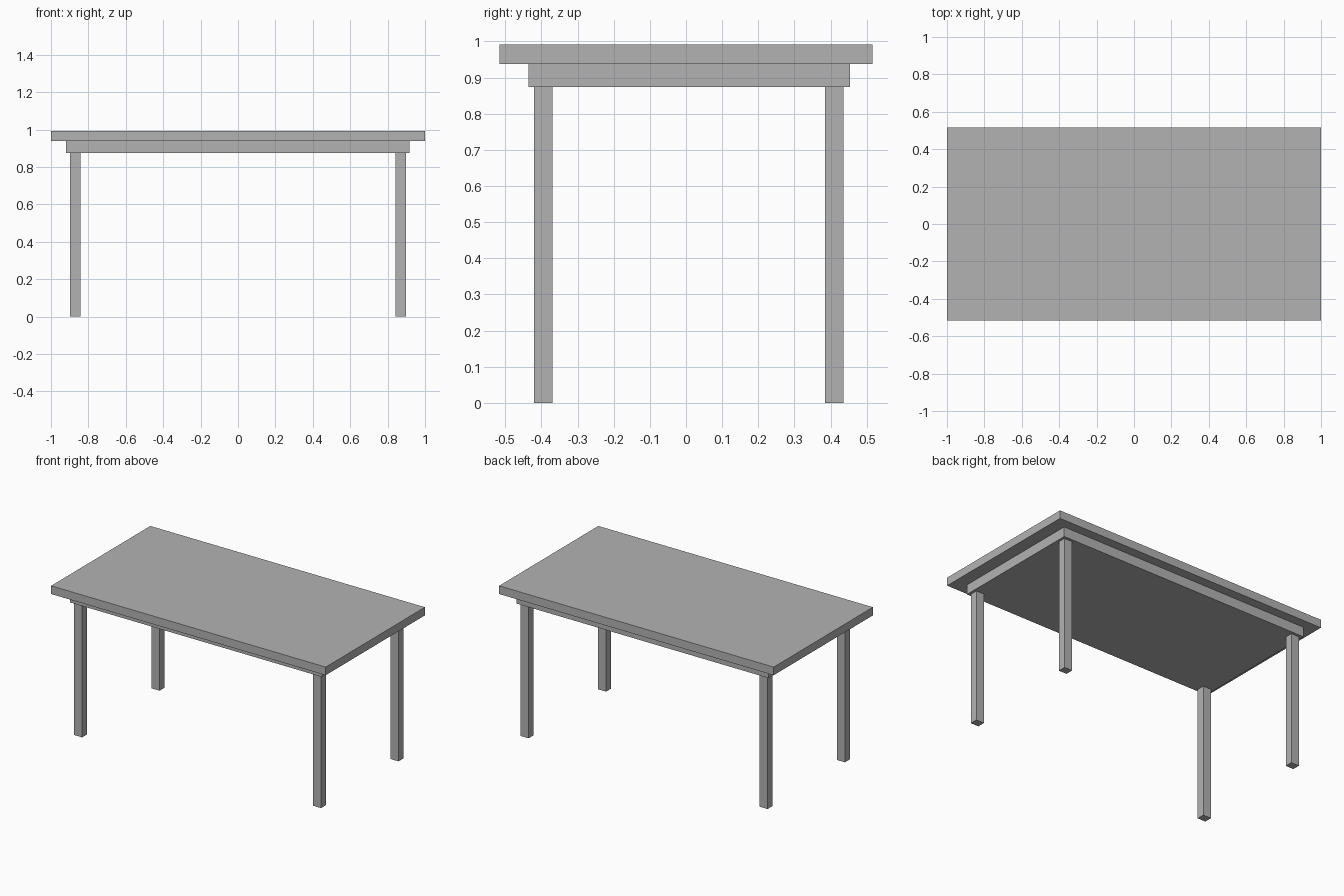
import bpy

# Remove the default cube
cube = bpy.data.objects.get("Cube")
if cube:
    bpy.data.objects.remove(cube, do_unlink=True)

# Single grey finish
GREY = (0.45, 0.45, 0.45, 1.0)
grey = bpy.data.materials.new("plain_grey")
grey.use_nodes = True
grey.diffuse_color = GREY
grey.node_tree.nodes["Principled BSDF"].inputs["Base Color"].default_value = GREY


def box(name, x, y, z):
    """Add a box from its (min, max) range on each axis."""
    ranges = (x, y, z)
    bpy.ops.mesh.primitive_cube_add(size=1, location=[(a + b) / 2 for a, b in ranges])
    obj = bpy.context.object
    obj.name = name
    obj.scale = [b - a for a, b in ranges]
    bpy.ops.object.transform_apply(location=False, rotation=False, scale=True)
    obj.data.materials.append(grey)
    return obj


APRON_BOTTOM, APRON_TOP, TABLE_HEIGHT = 0.874, 0.938, 0.992

# Top slab and the solid apron block under it
box("tabletop", (-1, 1), (-0.516, 0.516), (APRON_TOP, TABLE_HEIGHT))
box("apron", (-0.919, 0.916), (-0.436, 0.454), (APRON_BOTTOM, APRON_TOP))

# Four straight legs
sides = {"right": (-0.899, -0.841), "left": (0.841, 0.899)}
ends = {"front": (-0.42, -0.369), "back": (0.385, 0.436)}
for end, y in ends.items():
    for side, x in sides.items():
        box(f"{end}_{side}_leg", x, y, (0, APRON_BOTTOM))
